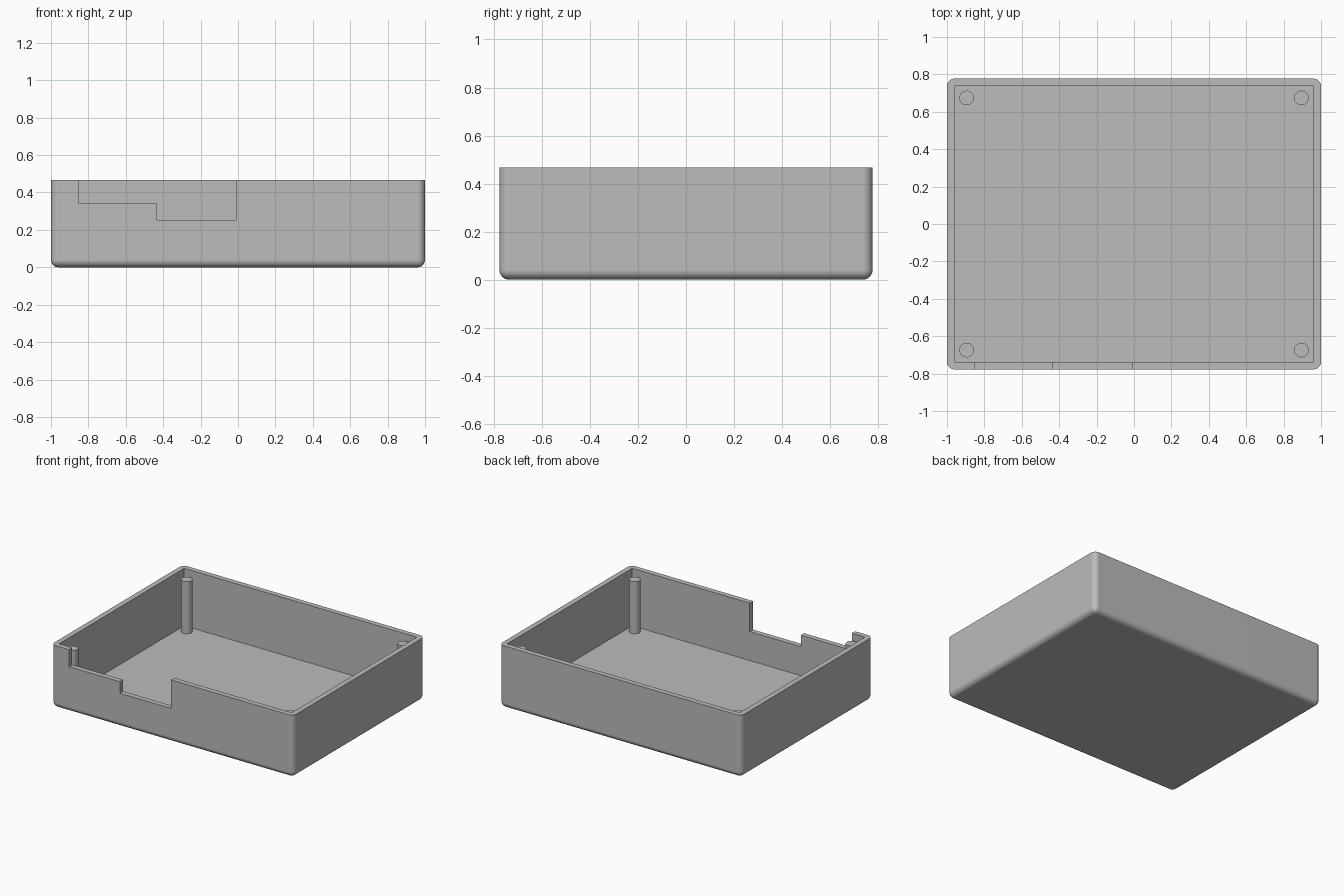
import bpy, bmesh, math
from mathutils import Matrix, Vector

if "Cube" in bpy.data.objects:
    bpy.data.objects.remove(bpy.data.objects["Cube"], do_unlink=True)

HALF_X, HALF_Y, HEIGHT = 1.0, 0.777, 0.467
WALL, FLOOR, RADIUS = 0.039, 0.038, 0.04

# Single plain grey
grey = bpy.data.materials.new("plain_grey")
grey.use_nodes = True
colour = (0.5, 0.5, 0.5, 1)
grey.diffuse_color = colour
grey.node_tree.nodes["Principled BSDF"].inputs["Base Color"].default_value = colour


def finish(bm, name):
    mesh = bpy.data.meshes.new(name)
    bm.to_mesh(mesh)
    bm.free()
    mesh.materials.append(grey)
    obj = bpy.data.objects.new(name, mesh)
    bpy.context.collection.objects.link(obj)
    return obj


def box(name, low, high, round_edges=False):
    low, high = Vector(low), Vector(high)
    bm = bmesh.new()
    bmesh.ops.create_cube(bm, size=1, matrix=Matrix.Translation((low + high) / 2)
                          @ Matrix.Diagonal((high - low).to_4d()))
    if round_edges:  # everything except the top rim
        edges = [e for e in bm.edges if min(v.co.z for v in e.verts) < high.z - 0.01]
        bmesh.ops.bevel(bm, geom=edges, offset=RADIUS, segments=8,
                        profile=0.5, affect='EDGES')
    return finish(bm, name)


def select_only(obj):
    bpy.ops.object.select_all(action='DESELECT')
    obj.select_set(True)
    bpy.context.view_layer.objects.active = obj


def smooth(obj):
    select_only(obj)
    bpy.ops.object.shade_smooth_by_angle(angle=math.radians(30))
    obj.modifiers.new("even_shading", 'WEIGHTED_NORMAL').keep_sharp = True


# Tray shell, hollowed out and with a stepped opening in the front wall
shell = box("tray_shell", (-HALF_X, -HALF_Y, 0), (HALF_X, HALF_Y, HEIGHT), True)
inner_x, inner_y = HALF_X - WALL, HALF_Y - WALL
cutters = [
    box("cavity_cutter", (-inner_x, -inner_y, FLOOR), (inner_x, inner_y, 0.8)),
    box("shallow_notch_cutter", (-0.853, -0.9, 0.34), (-0.3, -0.72, 0.8)),
    box("deep_notch_cutter", (-0.432, -0.9, 0.254), (-0.01, -0.72, 0.9)),
]
for cutter in cutters:
    select_only(shell)
    cut = shell.modifiers.new("cut", 'BOOLEAN')
    cut.operation, cut.solver, cut.object = 'DIFFERENCE', 'EXACT', cutter
    bpy.ops.object.modifier_apply(modifier=cut.name)
    bpy.data.objects.remove(cutter, do_unlink=True)
smooth(shell)

# Corner posts, a little lower than the rim
POST_TOP, POST_RADIUS = 0.427, 0.039
bottom = FLOOR - 0.01
for side, x in (("right", -0.895), ("left", 0.895)):
    for end, y in (("front", -0.674), ("back", 0.674)):
        bm = bmesh.new()
        bmesh.ops.create_cone(bm, cap_ends=True, segments=40, radius1=POST_RADIUS,
                              radius2=POST_RADIUS, depth=POST_TOP - bottom,
                              matrix=Matrix.Translation((x, y, (POST_TOP + bottom) / 2)))
        smooth(finish(bm, f"{end}_{side}_post"))
